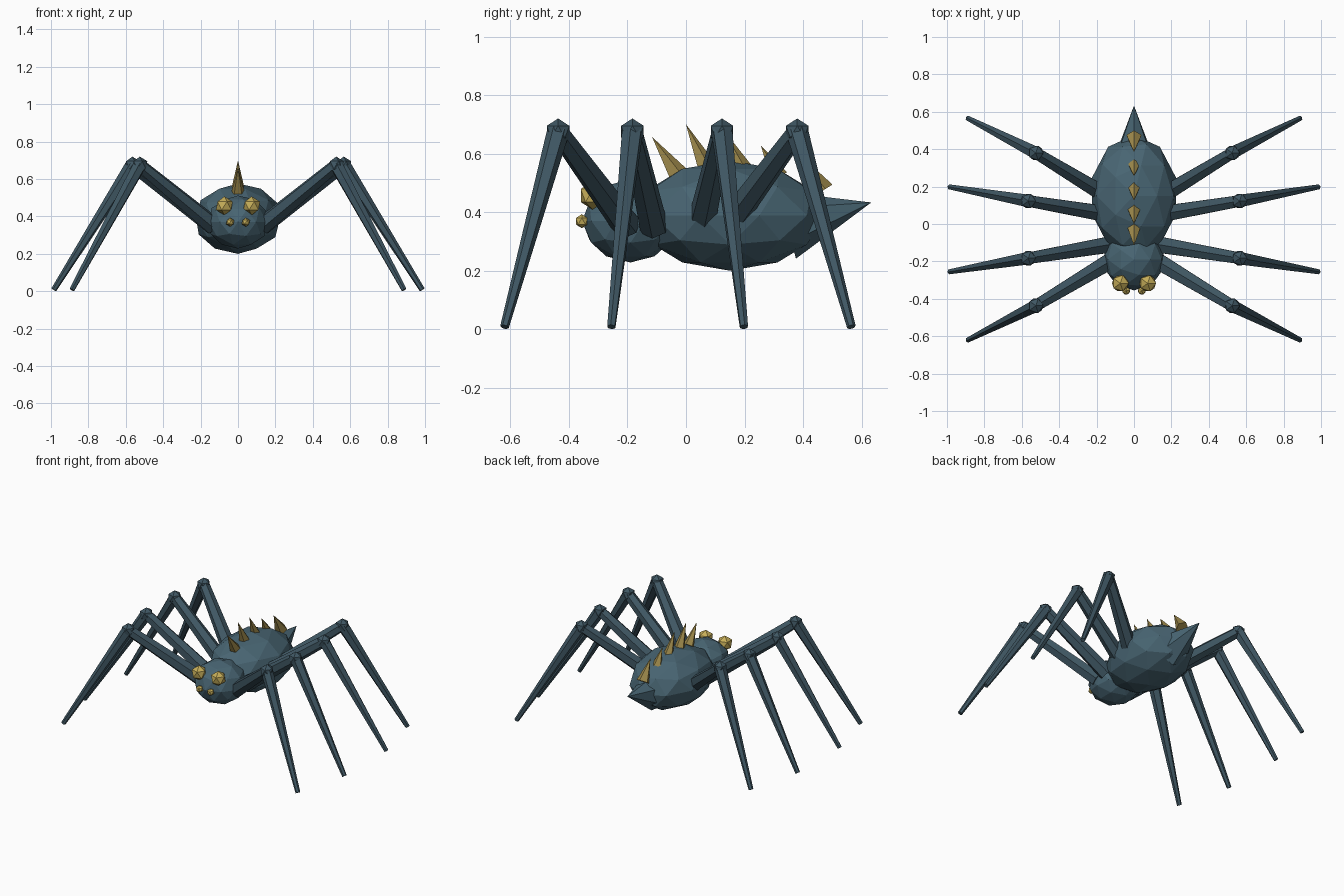
import bpy
from mathutils import Vector

if "Cube" in bpy.data.objects:
    bpy.data.objects.remove(bpy.data.objects["Cube"])


def material(name, rgb):
    m = bpy.data.materials.new(name)
    m.diffuse_color = (*rgb, 1)
    m.use_nodes = True
    m.node_tree.nodes["Principled BSDF"].inputs["Base Color"].default_value = m.diffuse_color
    return m


BODY = material("body_teal", (0.065, 0.13, 0.17))
LIMB = material("leg_teal", (0.05, 0.095, 0.125))
EYE = material("eye_gold", (0.56, 0.42, 0.10))
SPIKE = material("spike_gold", (0.34, 0.25, 0.07))


def finish(name, mat):
    ob = bpy.context.object
    ob.name = name
    ob.data.materials.append(mat)
    return ob


def ball(name, loc, scale, mat, subdiv):
    bpy.ops.mesh.primitive_ico_sphere_add(subdivisions=subdiv, radius=1, location=loc)
    ob = finish(name, mat)
    ob.scale = scale
    return ob


def taper(name, a, b, r1, r2, mat, sides=6):
    a, b = Vector(a), Vector(b)
    d = b - a
    bpy.ops.mesh.primitive_cone_add(vertices=sides, radius1=r1, radius2=r2,
                                    depth=d.length, location=(a + b) / 2)
    ob = finish(name, mat)
    ob.rotation_mode = 'QUATERNION'
    ob.rotation_quaternion = d.to_track_quat('Z', 'Y')
    return ob


# Body
ball("abdomen", (0, 0.15, 0.388), (0.235, 0.325, 0.188), BODY, 2)
ball("head", (0, -0.19, 0.37), (0.165, 0.165, 0.142), BODY, 2)
taper("stinger", (0, 0.345, 0.356), (0, 0.633, 0.433), 0.119, 0, BODY)

# Back spikes: base y, base z, tip y, tip z, radius
spikes = [(-0.03, 0.53, -0.116, 0.657, 0.036), (0.075, 0.54, 0.0, 0.70, 0.038),
          (0.195, 0.54, 0.125, 0.685, 0.036), (0.315, 0.52, 0.256, 0.627, 0.034),
          (0.465, 0.472, 0.385, 0.60, 0.042)]
for i, (y, z, ty, tz, r) in enumerate(spikes):
    taper(f"back_spike_{i + 1}", (0, y, z), (0, ty, tz), r, 0, SPIKE, 5)

# Legs: hip y, knee x, knee y, foot x, foot y
legs = [(-0.20, 0.525, -0.437, 0.888, -0.62), (-0.11, 0.565, -0.183, 0.985, -0.255),
        (0.05, 0.565, 0.123, 0.985, 0.198), (0.14, 0.525, 0.38, 0.888, 0.565)]
for side, s in (("left", -1), ("right", 1)):
    ball(f"{side}_large_eye", (s * 0.073, -0.317, 0.457), (0.05,) * 3, EYE, 1)
    ball(f"{side}_small_eye", (s * 0.042, -0.356, 0.369), (0.024,) * 3, EYE, 1)
    for i, (hy, kx, ky, fx, fy) in enumerate(legs):
        hip, knee, foot = (s * 0.13, hy, 0.35), (s * kx, ky, 0.675), (s * fx, fy, 0.008)
        taper(f"{side}_thigh_{i + 1}", hip, knee, 0.05, 0.035, LIMB)
        ball(f"{side}_knee_{i + 1}", knee, (0.045,) * 3, LIMB, 1)
        taper(f"{side}_shin_{i + 1}", knee, foot, 0.038, 0.015, LIMB)
